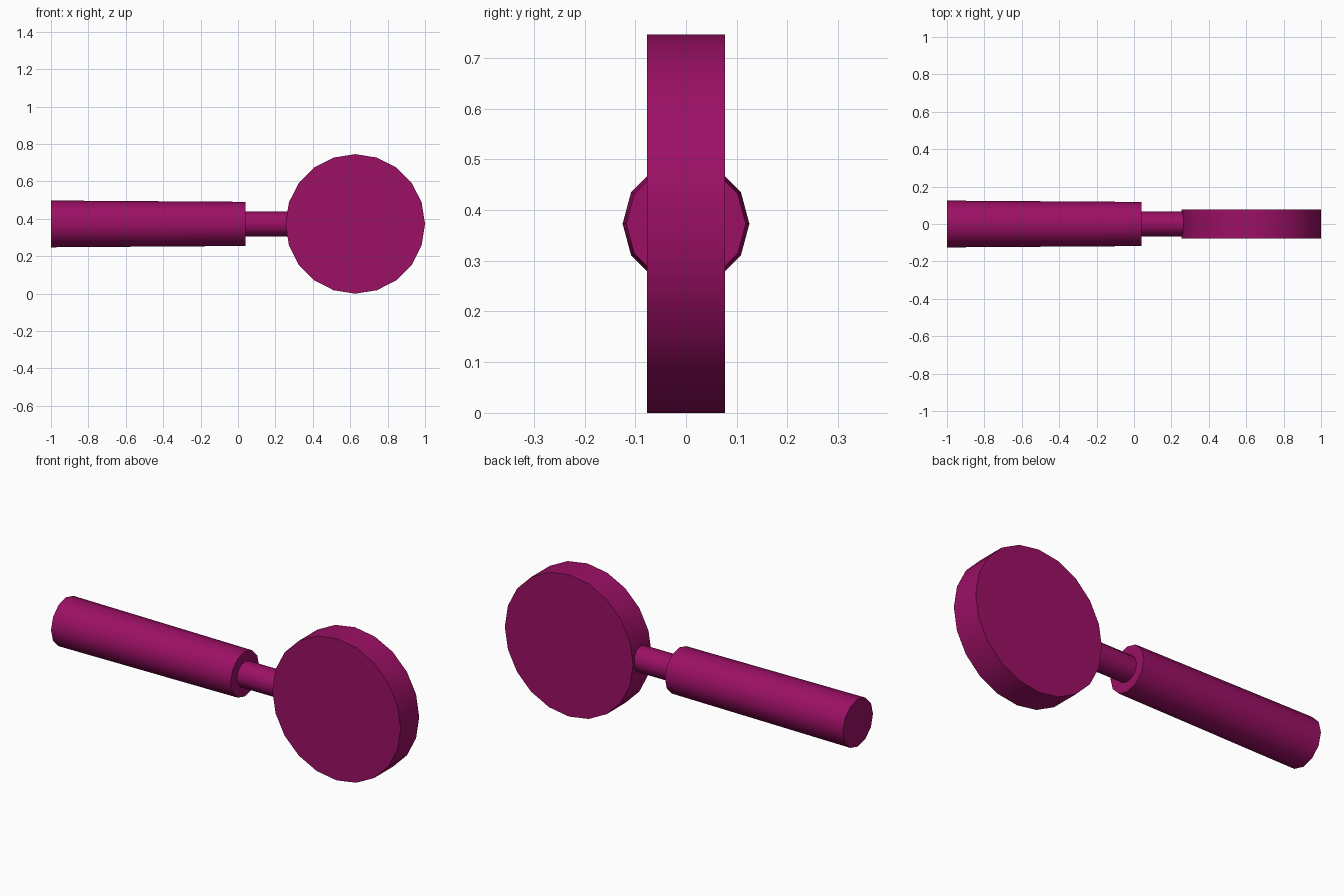
import bpy
import math

cube = bpy.data.objects.get("Cube")
if cube:
    bpy.data.objects.remove(cube, do_unlink=True)

magenta = bpy.data.materials.new("deep magenta")
magenta.use_nodes = True
colour = (0.33, 0.005, 0.13, 1)
magenta.diffuse_color = colour
magenta.node_tree.nodes["Principled BSDF"].inputs["Base Color"].default_value = colour

MID = 0.373  # height of the shared axis


def finish(name):
    obj = bpy.context.object
    obj.name = name
    obj.data.materials.append(magenta)
    bpy.ops.object.shade_smooth_by_angle(angle=math.radians(40))
    return obj


def rod(name, x0, x1, r0, r1, sides):
    """Tapered rod along x from x0 to x1."""
    bpy.ops.mesh.primitive_cone_add(
        vertices=sides, radius1=r0, radius2=r1, depth=x1 - x0,
        location=((x0 + x1) / 2, 0, MID), rotation=(0, math.pi / 2, 0))
    return finish(name)


# Grip with a slight taper, and the thin neck running into the disc
rod("handle", -1, 0.04, 0.125, 0.118, 12)
rod("neck", 0.02, 0.3, 0.066, 0.066, 12)

# Flat round head facing the front
bpy.ops.mesh.primitive_cylinder_add(
    vertices=20, radius=MID, depth=0.154,
    location=(0.627, 0, MID), rotation=(math.pi / 2, 0, 0))
finish("disc_head")
